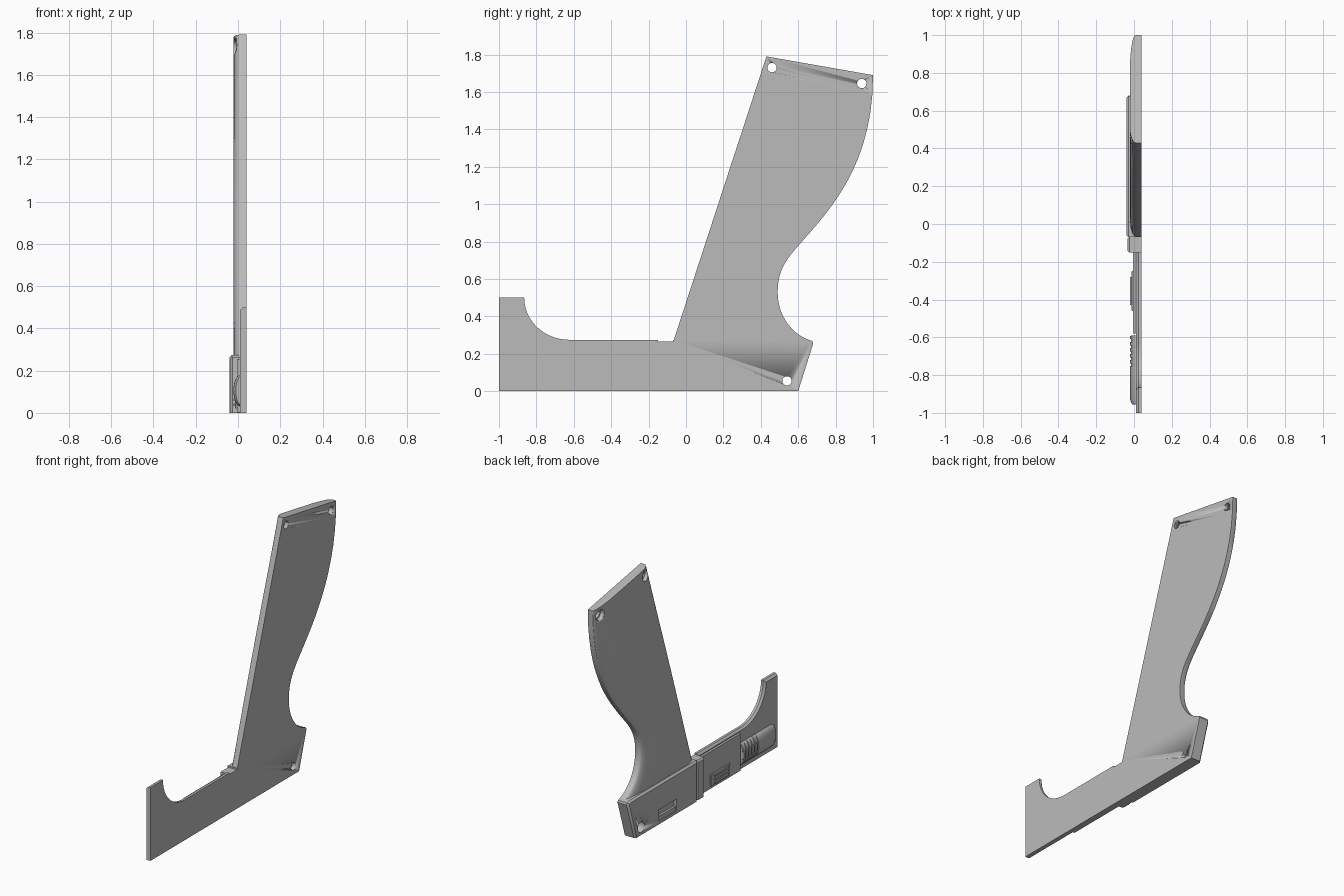
import bpy, bmesh, math
from mathutils import Vector
from mathutils.geometry import interpolate_bezier

cube = bpy.data.objects.get("Cube")
if cube:
    bpy.data.objects.remove(cube, do_unlink=True)

grey = bpy.data.materials.new("plain grey")
grey.use_nodes = True
grey.diffuse_color = (0.5, 0.5, 0.5, 1)
grey.node_tree.nodes["Principled BSDF"].inputs["Base Color"].default_value = (0.5, 0.5, 0.5, 1)

BACK = 0.04  # flat mating face


def loft(name, rings, chamfer=0, pick=None):
    """Skin closed rings of equal length, cap both ends, optionally chamfer picked edges."""
    bm = bmesh.new()
    rows = [[bm.verts.new(p) for p in ring] for ring in rings]
    n = len(rows[0])
    for a, b in zip(rows, rows[1:]):
        for i in range(n):
            j = (i + 1) % n
            bm.faces.new((a[i], a[j], b[j], b[i]))
    bm.faces.new(rows[0])
    bm.faces.new(rows[-1][::-1])
    bmesh.ops.recalc_face_normals(bm, faces=bm.faces[:])
    if chamfer:
        edges = [e for e in bm.edges if pick(e.verts[0].co, e.verts[1].co)]
        bmesh.ops.bevel(bm, geom=edges, offset=chamfer, segments=1, affect='EDGES')
    mesh = bpy.data.meshes.new(name)
    bm.to_mesh(mesh)
    bm.free()
    ob = bpy.data.objects.new(name, mesh)
    bpy.context.collection.objects.link(ob)
    mesh.materials.append(grey)
    bpy.ops.object.select_all(action='DESELECT')
    ob.select_set(True)
    bpy.context.view_layer.objects.active = ob
    bpy.ops.object.shade_smooth_by_angle(angle=math.radians(30))
    return ob


def prism(name, outline, x0, x1=BACK, chamfer=0, low=0):
    """Extrude a side outline; chamfer its outer rim above the height low."""
    def rim(a, b):
        return max(a.x, b.x) < x0 + 1e-4 and (a.z + b.z) / 2 > low
    return loft(name, [[(x, y, z) for y, z in outline] for x in (x0, x1)], chamfer, rim)


def box(name, y0, y1, z0, z1, x0, x1=BACK, chamfer=0):
    return prism(name, [(y0, z0), (y1, z0), (y1, z1), (y0, z1)], x0, x1, chamfer)


def cut(ob, cutter):
    cutter.hide_render = True
    mod = ob.modifiers.new("cut", 'BOOLEAN')
    mod.object, mod.operation, mod.solver = cutter, 'DIFFERENCE', 'EXACT'
    bpy.ops.object.select_all(action='DESELECT')
    ob.select_set(True)
    bpy.context.view_layer.objects.active = ob
    bpy.ops.object.modifier_apply(modifier=mod.name)
    bpy.data.objects.remove(cutter, do_unlink=True)


def circle(y, z, r, n=24):
    return [(y + r * math.cos(math.tau * i / n), z + r * math.sin(math.tau * i / n)) for i in range(n)]


def screw_hole(ob, y, z):
    cut(ob, prism("hole_cutter", circle(y, z, 0.025), -0.1, 0.1))
    cut(ob, prism("counterbore_cutter", circle(y, z, 0.036), -0.1, 0.012))


# Front plate with its hooked nose
arc = [(-0.625 - 0.24 * math.sin(a), 0.5 - 0.225 * math.cos(a))
       for a in (math.pi / 2 * i / 16 for i in range(17))]
prism("front_plate", [(-1, 0), (-0.15, 0), (-0.15, 0.275)] + arc + [(-1, 0.5)],
      0.01, chamfer=0.013, low=0.27)

# Raised middle panel and the step beside the base block
box("middle_panel", -0.58, -0.14, 0.002, 0.255, -0.005, 0.03)
prism("block_step", [(-0.15, 0), (-0.07, 0), (-0.07, 0.265), (-0.15, 0.265)], -0.035,
      chamfer=0.01, low=0.01)

# Base block with a notch and a ledge in it
block = prism("base_block", [(-0.07, 0), (0.6, 0), (0.68, 0.255), (0.675, 0.268),
                             (0.655, 0.275), (-0.07, 0.275)], -0.04, chamfer=0.012, low=0.01)
cut(block, box("notch_cutter", 0.16, 0.35, 0.02, 0.1, -0.1, -0.02))
screw_hole(block, 0.54, 0.055)
box("notch_ledge", 0.16, 0.35, 0.02, 0.05, -0.034, -0.01)

# Grip: straight front edge, curved back edge, crowned outer face
knots = [((0.655, 0.275), (0.56, 0.31), (0.49, 0.41), (0.49, 0.53)),
         ((0.49, 0.53), (0.49, 0.66), (0.55, 0.72), (0.62, 0.80)),
         ((0.62, 0.80), (0.78, 0.98), (1.0, 1.22), (1.0, 1.69))]
back_edge = []
for knot in knots:
    pts = interpolate_bezier(*[Vector((0, y, z)) for y, z in knot], 14)
    back_edge += pts if not back_edge else pts[1:]
front_low, front_top = Vector((0, -0.065, 0.275)), Vector((0, 0.43, 1.79))


def crown(u):
    """Outer face offset across the width: tight front round, long back round."""
    d = max(0, 1 - u / 0.15, (u - 0.65) / 0.35)
    return 0.008 - 0.03 * math.sqrt(max(0, 1 - d * d))


across = [0.15 * (1 - math.cos(math.pi / 2 * i / 6)) for i in range(7)]
across += [0.65 + 0.35 * math.sin(math.pi / 2 * i / 10) for i in range(11)]
rings = []
for i, rear in enumerate(back_edge):
    lead = front_low.lerp(front_top, i / (len(back_edge) - 1))
    ring = [(crown(u), *lead.lerp(rear, u).yz) for u in across]
    rings.append(ring + [(BACK, rear.y, rear.z), (BACK, lead.y, lead.z)])
grip = loft("grip", rings)
screw_hole(grip, 0.46, 1.73)
screw_hole(grip, 0.94, 1.645)

# Catch button with a raised ribbed pad
box("catch_button", -0.46, -0.25, 0.02, 0.1, -0.014, 0.02, 0.004)
for i in range(3):
    z = 0.032 + 0.025 * i
    box(f"catch_rib_{i + 1}", -0.43, -0.28, z, z + 0.013, -0.022, 0)


# Rounded slider: smooth nose and ribbed thumb area
def bulge(y, depth, half=0.075):
    angles = [math.pi * i / 14 for i in range(15)]
    return [(0.012 - depth * math.sin(a), y, 0.105 + half * math.cos(a)) for a in angles]


loft("slider_nose", [bulge(-0.955, 0.022, 0.065), bulge(-0.93, 0.033), bulge(-0.77, 0.033)])
loft("slider_thumb_area", [bulge(-0.77, 0.028), bulge(-0.59, 0.028)])
for i in range(6):
    y = -0.77 + 0.032 * i
    loft(f"slider_rib_{i + 1}", [bulge(y, 0.034), bulge(y + 0.018, 0.034)])
